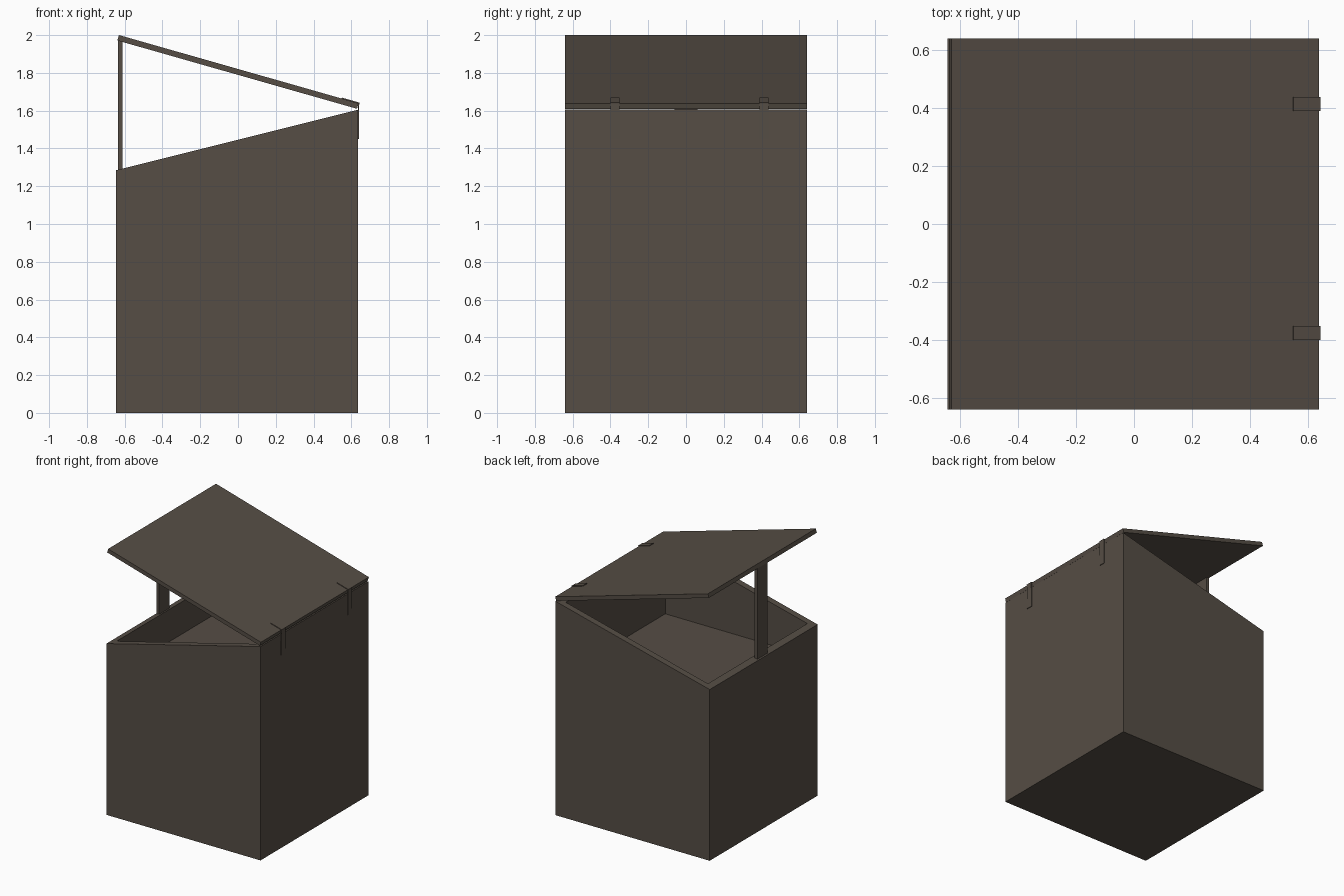
import bpy, bmesh, math
from mathutils import Matrix

if "Cube" in bpy.data.objects:
    bpy.data.objects.remove(bpy.data.objects["Cube"])

wood = bpy.data.materials.new("dark_brown")
wood.diffuse_color = (0.092, 0.075, 0.059, 1)
wood.use_nodes = True
wood.node_tree.nodes["Principled BSDF"].inputs["Base Color"].default_value = wood.diffuse_color

def add(name, bm):
    bmesh.ops.recalc_face_normals(bm, faces=bm.faces)
    me = bpy.data.meshes.new(name)
    bm.to_mesh(me)
    bm.free()
    me.materials.append(wood)
    ob = bpy.data.objects.new(name, me)
    bpy.context.collection.objects.link(ob)
    return ob

def prism(name, profile, y0, y1):
    """Extrude an x-z profile along y."""
    bm = bmesh.new()
    f = bm.faces.new([bm.verts.new((x, y0, z)) for x, z in profile])
    ext = bmesh.ops.extrude_face_region(bm, geom=[f])
    for v in ext["geom"]:
        if isinstance(v, bmesh.types.BMVert):
            v.co.y = y1
    return add(name, bm)

# Bin body with sloping rim and recessed floor
X0, X1, Y, T = -0.645, 0.635, 0.64, 0.05
FLOOR = 1.055
rim = lambda x: 1.285 + 0.25 * (x - X0)
bm = bmesh.new()
def ring(x0, x1, y, h):
    return [bm.verts.new((x, yy, h(x))) for x, yy in
            ((x0, -y), (x1, -y), (x1, y), (x0, y))]
rings = [ring(X0, X1, Y, lambda x: 0), ring(X0, X1, Y, rim),
         ring(X0 + T, X1 - T, Y - T, rim),
         ring(X0 + T, X1 - T, Y - T, lambda x: FLOOR)]
for a, b in zip(rings, rings[1:]):
    for i in range(4):
        j = (i + 1) % 4
        bm.faces.new((a[i], a[j], b[j], b[i]))
bm.faces.new(rings[0])
bm.faces.new(rings[-1])
add("bin_body", bm)

# Points along the lid: d from hinge edge toward the raised edge, n above underside
ANG = math.radians(15.9)
c, s = math.cos(ANG), math.sin(ANG)
def lid_pt(d, n):
    return (0.63 - d * c + n * s, 1.61 + d * s + n * c)

# Raised lid
prism("lid", [lid_pt(0, 0), lid_pt(1.319, 0), lid_pt(1.319, 0.03), lid_pt(0, 0.03)], -Y, Y)

# Prop holding the lid up
px0, px1 = -0.634, -0.612
under = lambda x: 1.61 + (0.63 - x) * s / c
prism("lid_prop", [(px0, rim(px0) - 0.005), (px1, rim(px1) - 0.005),
                   (px1, under(px1) + 0.002), (px0, under(px0) + 0.002)], -0.06, 0.06)

# Hinges: a leaf on the lid and a leaf on the tall side
for y0, y1, side in ((-0.4, -0.352, "front"), (0.39, 0.438, "back")):
    prism(side + "_hinge_lid_leaf", [lid_pt(-0.004, 0.029), lid_pt(0.093, 0.029),
          lid_pt(0.093, 0.035), lid_pt(-0.004, 0.035)], y0, y1)
    prism(side + "_hinge_side_leaf", [(0.634, 1.45), (0.64, 1.45),
          (0.642, 1.642), (0.636, 1.642)], y0, y1)
